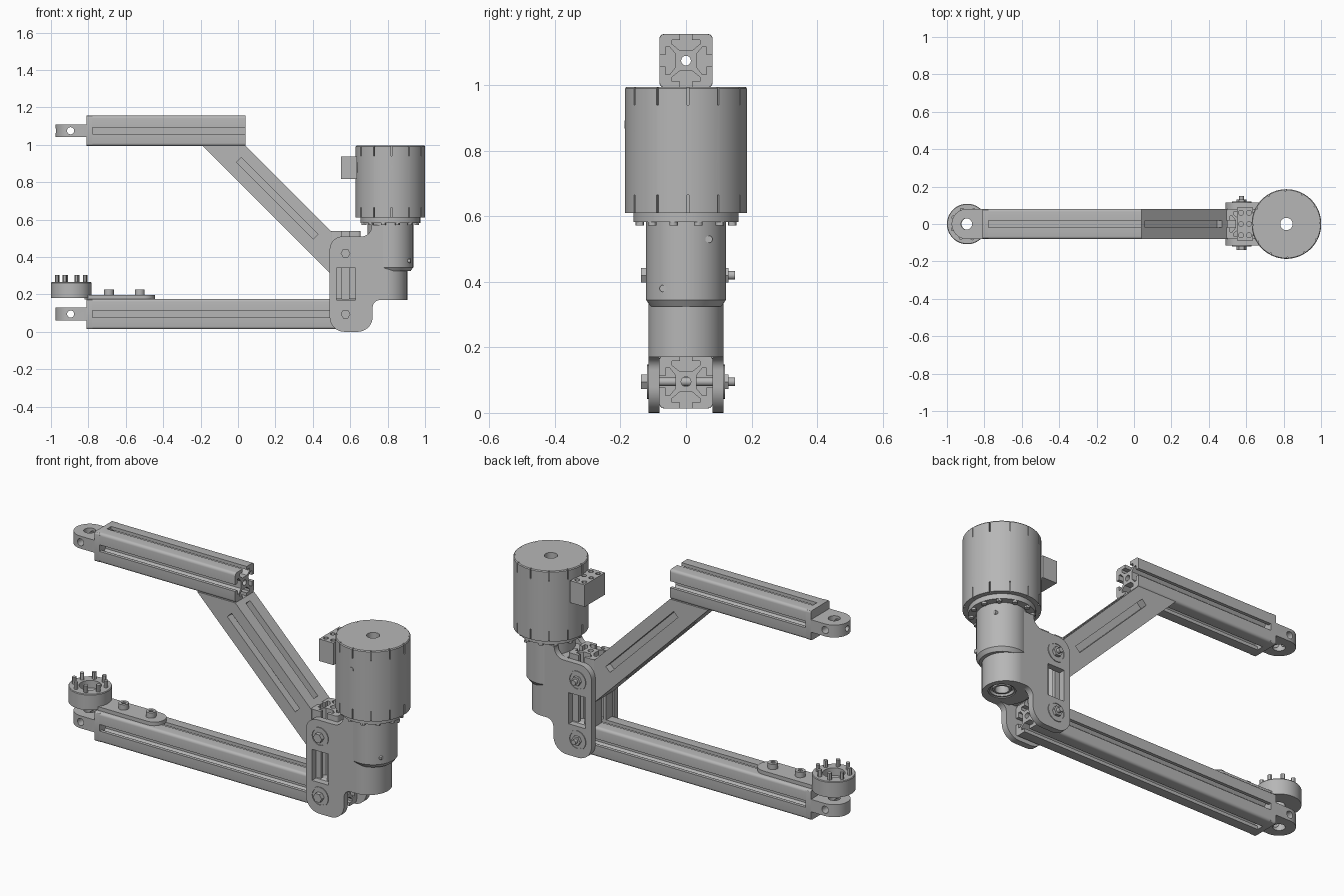
import bpy, bmesh
from math import sin, cos, pi, radians
from mathutils import Matrix, Vector

if "Cube" in bpy.data.objects:
    bpy.data.objects.remove(bpy.data.objects["Cube"])

metal = bpy.data.materials.new("plain_grey_metal")
metal.use_nodes = True
GREY = (0.47, 0.47, 0.47, 1)
metal.diffuse_color = GREY
metal.node_tree.nodes["Principled BSDF"].inputs["Base Color"].default_value = GREY

AXES = {"x": lambda u, v, w: (w, u, v),
        "y": lambda u, v, w: (u, w, v),
        "z": lambda u, v, w: (u, v, w)}


def finish(name, bm):
    bmesh.ops.recalc_face_normals(bm, faces=bm.faces)
    mesh = bpy.data.meshes.new(name)
    bm.to_mesh(mesh)
    bm.free()
    mesh.materials.append(metal)
    ob = bpy.data.objects.new(name, mesh)
    bpy.context.collection.objects.link(ob)
    return ob


def add_prism(bm, pts, axis, lo, hi):
    """Extrude a 2D outline along an axis."""
    rings = [[bm.verts.new(AXES[axis](u, v, w)) for u, v in pts] for w in (lo, hi)]
    bm.faces.new(rings[0])
    bm.faces.new(rings[1])
    for i in range(len(pts)):
        j = (i + 1) % len(pts)
        bm.faces.new((rings[0][i], rings[0][j], rings[1][j], rings[1][i]))


def prism(name, pts, axis, lo, hi):
    bm = bmesh.new()
    add_prism(bm, pts, axis, lo, hi)
    return finish(name, bm)


def arc(cu, cv, r, a0, a1, n=8):
    angles = [radians(a0 + (a1 - a0) * i / n) for i in range(n + 1)]
    return [(cu + r * cos(a), cv + r * sin(a)) for a in angles]


def disc(cu, cv, r, n=32):
    return arc(cu, cv, r, 0, 360, n)[:-1]


def rect(u0, u1, v0, v1):
    return [(u0, v0), (u1, v0), (u1, v1), (u0, v1)]


def lathe(name, profile, cx, cy=0, n=64):
    """Revolve a closed (radius, height) loop about a vertical axis."""
    bm = bmesh.new()
    rings = [[bm.verts.new((cx + r * cos(2 * pi * k / n), cy + r * sin(2 * pi * k / n), z))
              for r, z in profile] for k in range(n)]
    for k in range(n):
        a, b = rings[k], rings[(k + 1) % n]
        for i in range(len(profile)):
            j = (i + 1) % len(profile)
            bm.faces.new((a[i], a[j], b[j], b[i]))
    return finish(name, bm)


def cut(ob, cutter):
    mod = ob.modifiers.new("cut", "BOOLEAN")
    mod.operation, mod.solver, mod.object = "DIFFERENCE", "EXACT", cutter
    bpy.context.view_layer.objects.active = ob
    bpy.ops.object.modifier_apply(modifier=mod.name)
    bpy.data.objects.remove(cutter)


def drill(ob, pts, axis, lo, hi):
    cut(ob, prism("cutter", pts, axis, lo, hi))


S, W = 0.081, 0.018            # beam half size, slot half width


def slot_profile(cu, cv):
    """Four-sided T-slot outline made from one repeated side."""
    lip, wide, r = S - 0.018, 0.042, 0.015
    half = [(0.032, 0.02), (0.05, wide), (lip, wide), (lip, W), (S, W)]
    side = [(u, -v) for u, v in reversed(half)] + half + arc(S - r, S - r, r, 0, 90, 4)
    out = []
    for k in range(4):
        c, s = round(cos(k * pi / 2)), round(sin(k * pi / 2))
        out += [(cu + c * u - s * v, cv + s * u + c * v) for u, v in side]
    return out


def arm(label, z, x_end, hollow):
    """Slotted beam with an end cap and a drilled eye tongue."""
    beam = prism(label + "_beam", slot_profile(0, z), "x", -0.78, x_end)
    b = S - 0.012
    cap_pts = [p for k, (u, v) in enumerate([(1, 1), (-1, 1), (-1, -1), (1, -1)])
               for p in arc(u * b, z + v * b, 0.012, k * 90, k * 90 + 90, 3)]
    cap = prism(label + "_end_cap", cap_pts, "x", -0.81, -0.778)
    outline = [(-0.80, -0.08), (-0.80, 0.08)] + arc(-0.895, 0, 0.08, 90, 270, 20)
    tongue = prism(label + "_eye_tongue", outline, "z", z - 0.034, z + 0.034)
    drill(tongue, disc(-0.895, 0, 0.03), "z", z - 0.1, z + 0.1)
    drill(tongue, disc(-0.895, z, 0.019), "y", -0.2, 0.2)
    parts = (beam, cap, tongue) if hollow else (beam,)
    for part in parts:
        drill(part, disc(0, z, 0.015, 16), "x", -1.2 if hollow else -0.7, 0.8)


arm("lower", 0.095, 0.66, False)
arm("upper", 1.075, 0.04, True)

# Diagonal brace with a closed slot on each side
brace = prism("diagonal_brace", [(-0.19, 0.995), (0.04, 0.995), (0.5, 0.535), (0.5, 0.305)],
              "y", -S, S)
for k in range(4):
    bm = bmesh.new()
    add_prism(bm, rect(-0.29, 0.29, -0.018, 0.018), "z", S - 0.04, S + 0.03)
    bm.transform(Matrix.Translation((0.21, 0, 0.715)) @ Matrix.Rotation(pi / 4, 4, "Y")
                 @ Matrix.Rotation(k * pi / 2, 4, "X"))
    cut(brace, finish("cutter", bm))

# Short upright post
post = prism("upright_post", slot_profile(0.575, 0), "z", 0.175, 0.54)
drill(post, disc(0.575, 0, 0.015, 16), "z", 0.3, 0.7)

# Side plates with a window, joined by a core block
plate = (arc(0.57, 0.08, 0.08, 180, 270) + arc(0.64, 0.08, 0.08, 270, 360)
         + arc(0.76, 0.13, 0.04, 180, 90) + [(0.79, 0.17), (0.79, 0.57), (0.715, 0.57)]
         + arc(0.66, 0.565, 0.055, 360, 270) + arc(0.56, 0.44, 0.07, 90, 180))
for label, lo, hi in (("right", -0.115, -0.081), ("left", 0.081, 0.115)):
    side = prism(label + "_side_plate", plate, "y", lo, hi)
    drill(side, rect(0.527, 0.628, 0.17, 0.34), "y", lo - 0.1, hi + 0.1)
prism("core_block", rect(0.66, 0.74, 0.18, 0.51), "y", -0.085, 0.085)

# Clamp bolts through the plates
for label, z in (("lower", 0.095), ("upper", 0.42)):
    prism(label + "_clamp_bolt", disc(0.575, z, 0.013, 16), "y", -0.135, 0.15)
    prism(label + "_bolt_head", disc(0.575, z, 0.026, 6), "y", -0.138, -0.11)
    prism(label + "_bolt_nut", disc(0.575, z, 0.026, 6), "y", 0.11, 0.13)
    for s in (-1, 1):
        for r0, r1 in ((0.044, 0.052),):
            ring = prism(label + "_washer", disc(0.575, z, r1), "y",
                         *sorted((s * 0.11, s * 0.119)))
            drill(ring, disc(0.575, z, r0), "y", -0.3, 0.3)

# Gearbox housing below the motor, with a bearing in its base
lower = prism("lower_housing", disc(0.79, 0, 0.115, 64), "z", 0.17, 0.345)
drill(lower, disc(0.815, 0, 0.066), "z", 0.1, 0.5)
lathe("upper_housing", [(0.066, 0.325), (0.108, 0.325), (0.122, 0.345), (0.122, 0.585), (0.066, 0.585)], 0.815)
lathe("base_bearing", [(0.034, 0.178), (0.044, 0.178), (0.046, 0.19), (0.056, 0.19),
                       (0.058, 0.175), (0.068, 0.175), (0.068, 0.24), (0.034, 0.24)], 0.815)
for y, z in ((0.07, 0.53), (-0.07, 0.38)):
    prism("housing_screw", disc(y, z, 0.011, 12), "x", 0.88, 0.921)

# Flange and its screws
lathe("motor_flange", [(0.066, 0.583), (0.16, 0.583), (0.16, 0.612), (0.066, 0.612)], 0.815)
for k in range(12):
    a = radians(30 * k + 15)
    prism("flange_screw", disc(0.815 + 0.146 * cos(a), 0.146 * sin(a), 0.013, 12),
          "z", 0.572, 0.6)

# Motor can with short notches at both rims
R = 0.186
motor = lathe("motor_can", [(0.033, 0.61), (R, 0.61), (R, 0.99), (R - 0.004, 0.995), (0.033, 0.995)], 0.815)
bm = bmesh.new()
for k in range(12):
    turn = Matrix.Translation((0.815, 0, 0)) @ Matrix.Rotation(radians(30 * k + 2), 4, "Z")
    for lo, hi in ((0.6, 0.665), (0.94, 1.01)):
        start = len(bm.verts)
        add_prism(bm, rect(R - 0.01, R + 0.02, -0.003, 0.003), "z", lo, hi)
        bm.verts.ensure_lookup_table()
        bmesh.ops.transform(bm, matrix=turn, verts=bm.verts[start:])
cut(motor, finish("cutter", bm))
prism("motor_side_screw", disc(0.815, 0.88, 0.012, 12), "y", -R - 0.002, -0.17)

# Cable box beside the motor
cable_box = prism("cable_box", rect(0.55, 0.637, -0.088, 0.088), "z", 0.818, 0.938)
for x in (0.572, 0.615):
    for y in (-0.06, 0, 0.06):
        drill(cable_box, disc(x, y, 0.013, 12), "z", 0.9, 1)
prism("cable_box_neck", disc(0, 0.878, 0.062), "x", 0.63, 0.67)

# Pinned hub and its mounting strap on the lower beam
lathe("pin_hub", [(0.03, 0.18), (0.108, 0.18), (0.108, 0.262), (0.105, 0.266), (0.056, 0.266),
                  (0.056, 0.225), (0.03, 0.225)], -0.892)
for k in range(8):
    a = radians(45 * k + 20)
    prism("hub_pin", disc(-0.892 + 0.081 * cos(a), 0.081 * sin(a), 0.011, 12), "z", 0.25, 0.303)
strap = [(-0.82, 0.06), (-0.82, -0.06)] + arc(-0.505, 0, 0.06, -90, 90, 16)
prism("hub_strap", strap, "z", 0.174, 0.196)
for x in (-0.69, -0.525):
    bolt = prism("strap_bolt", disc(x, 0, 0.026, 20), "z", 0.19, 0.225)
    drill(bolt, disc(x, 0, 0.012, 6), "z", 0.21, 0.3)

# Smooth the round parts, keeping sharp edges
bpy.ops.object.select_all(action="DESELECT")
for ob in bpy.context.scene.objects:
    if ob.type == "MESH":
        ob.select_set(True)
        bpy.context.view_layer.objects.active = ob
bpy.ops.object.shade_smooth_by_angle(angle=radians(30))
